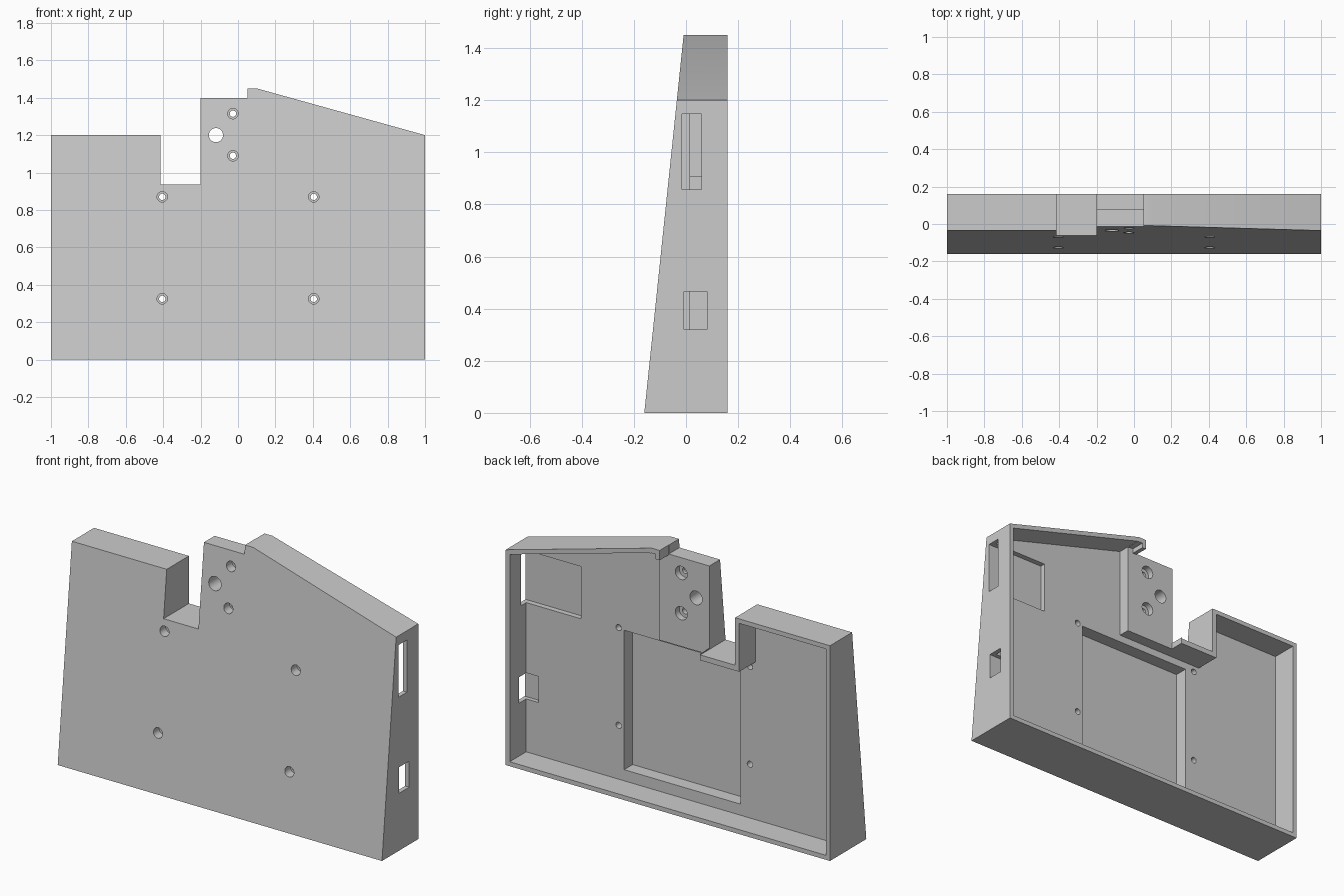
import bpy, bmesh, math
from mathutils import Vector

if "Cube" in bpy.data.objects:
    bpy.data.objects.remove(bpy.data.objects["Cube"])

grey = bpy.data.materials.new("plain grey")
grey.use_nodes = True
colour = (0.6, 0.6, 0.6, 1)
grey.diffuse_color = colour
grey.node_tree.nodes["Principled BSDF"].inputs["Base Color"].default_value = colour

BACK, FLOOR, BLOCK, BEYOND = 0.16, 0.015, 0.08, 0.3
SLOPE = 0.104


def front_y(z):
    return -0.16 + SLOPE * z


def prism(name, outline, y0, y1):
    """Extrude an x-z outline from y0 to y1."""
    bm = bmesh.new()
    face = bm.faces.new([bm.verts.new((x, y0, z)) for x, z in outline])
    new = bmesh.ops.extrude_face_region(bm, geom=[face])["geom"]
    for v in new:
        if isinstance(v, bmesh.types.BMVert):
            v.co.y = y1
    bmesh.ops.recalc_face_normals(bm, faces=bm.faces)
    mesh = bpy.data.meshes.new(name)
    bm.to_mesh(mesh)
    bm.free()
    mesh.materials.append(grey)
    ob = bpy.data.objects.new(name, mesh)
    bpy.context.collection.objects.link(ob)
    return ob


def box(x0, x1, y0, y1, z0, z1):
    return prism("cutter", [(x0, z0), (x1, z0), (x1, z1), (x0, z1)], y0, y1)


def bore(x, z, r, y0, y1, sides=32):
    ring = [math.tau * i / sides for i in range(sides)]
    return prism("cutter", [(x + r * math.cos(a), z + r * math.sin(a)) for a in ring], y0, y1)


# Wedge body with the notched top edge
case = prism("wedge_case", [
    (-1, 0), (1, 0), (1, 1.2), (0.1, 1.45), (0.05, 1.45), (0.05, 1.4),
    (-0.2, 1.4), (-0.2, 0.935), (-0.415, 0.935), (-0.415, 1.2), (-1, 1.2)], -0.2, BACK)
bm = bmesh.new()
bm.from_mesh(case.data)
cut = bmesh.ops.bisect_plane(bm, geom=bm.verts[:] + bm.edges[:] + bm.faces[:],
                             plane_co=(0, front_y(0), 0),
                             plane_no=Vector((0, -1, SLOPE)), clear_outer=True)
rim = [e for e in cut["geom_cut"] if isinstance(e, bmesh.types.BMEdge)]
bmesh.ops.contextual_create(bm, geom=rim)
bmesh.ops.recalc_face_normals(bm, faces=bm.faces)
bm.to_mesh(case.data)
bm.free()

cutters = [
    # Main cavity, running around the raised mounting block
    prism("cutter", [
        (-0.975, 0.025), (0.975, 0.025), (0.975, 1.181), (0.11, 1.421), (0.11, 0.905),
        (-0.44, 0.905), (-0.44, 1.175), (-0.975, 1.175)], FLOOR, BEYOND),
    # Clearance behind the mounting block, leaving a small hooked roof end
    prism("cutter", [
        (0.2, 0.85), (0.2, 1.38), (0.1, 1.422), (0.075, 1.422), (0.075, 1.395),
        (0.051, 1.395), (0.051, 1.6), (-0.3, 1.6), (-0.3, 0.94), (-0.197, 0.94),
        (-0.197, 0.85)], BLOCK, BEYOND),
    # Deep central pocket
    box(-0.347, 0.371, -0.06, 0.1, 0.087, 0.864),
    # Side windows with their floor recesses
    box(0.637, 1.1, -0.015, 0.06, 0.857, 1.148),
    box(0.9, 1.1, -0.008, 0.08, 0.32, 0.465),
    # Plain hole in the block
    bore(-0.118, 1.2, 0.038, -BEYOND, BEYOND),
]

# Screw holes, recessed from the front
block_screws = [(-0.027, 1.315), (-0.027, 1.09)]
for x, z in block_screws + [(s * 0.405, h) for s in (-1, 1) for h in (0.325, 0.87)]:
    cutters.append(bore(x, z, 0.017, -BEYOND, BEYOND))
    cutters.append(bore(x, z, 0.028, -BEYOND, front_y(z) + 0.05))
# Wider recesses on the back of the block
for x, z in block_screws:
    cutters.append(bore(x, z, 0.037, 0.045, BEYOND))

# Carve the case
bpy.context.view_layer.objects.active = case
for cutter in cutters:
    cutter.hide_render = True
    mod = case.modifiers.new("carve", 'BOOLEAN')
    mod.operation, mod.solver, mod.object = 'DIFFERENCE', 'EXACT', cutter
    bpy.ops.object.modifier_apply(modifier=mod.name)
    bpy.data.objects.remove(cutter)

# Flat faces with softly shaded bores
bpy.ops.object.select_all(action='DESELECT')
case.select_set(True)
bpy.ops.object.shade_smooth_by_angle(angle=math.radians(30))
